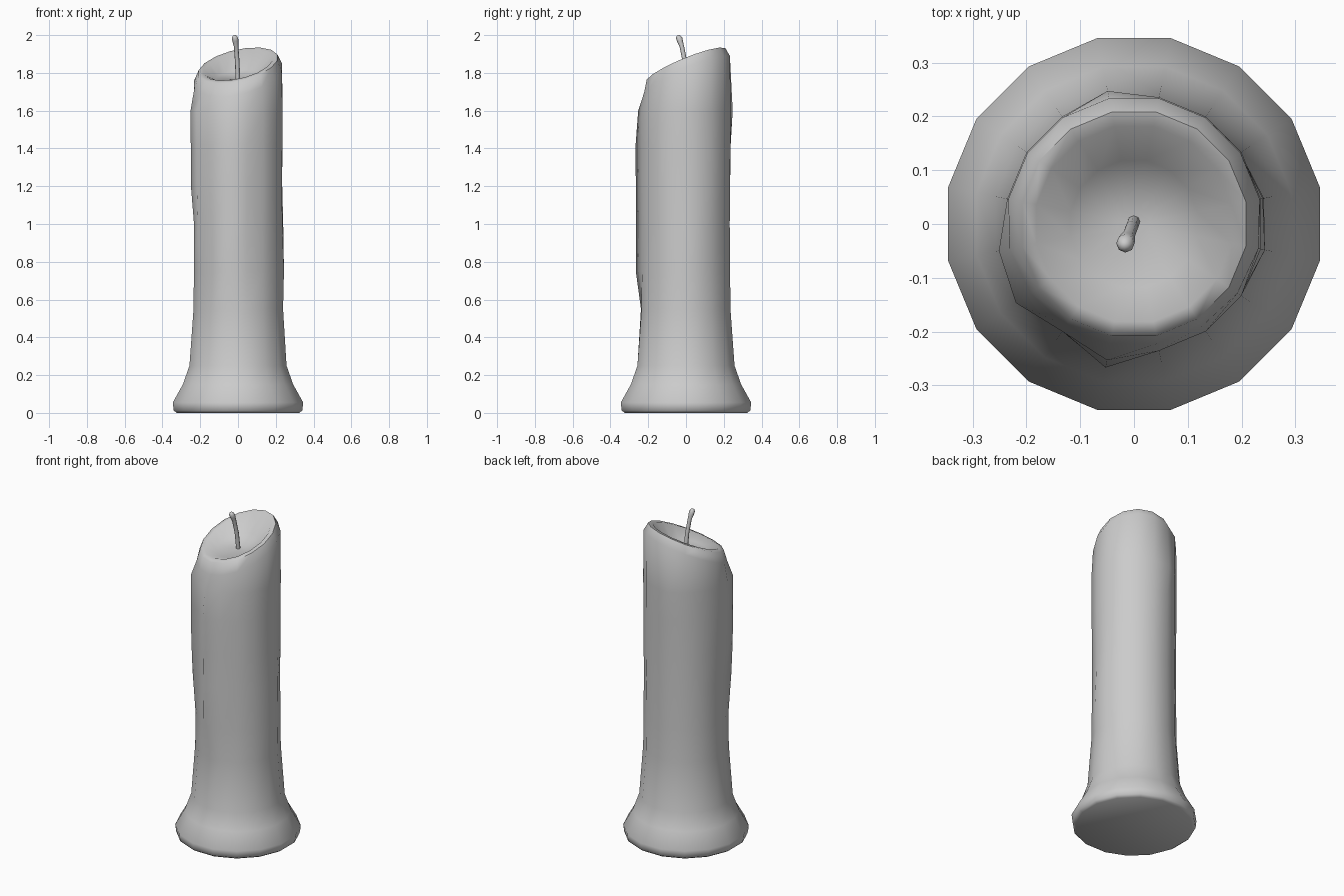
import bpy, bmesh, math
from mathutils import Vector

if "Cube" in bpy.data.objects:
    bpy.data.objects.remove(bpy.data.objects["Cube"])

N = 16


def make_object(name, rings, angle):
    """Skin a list of vertex rings and cap both ends."""
    bm = bmesh.new()
    loops = [[bm.verts.new(p) for p in ring] for ring in rings]
    n = len(loops[0])
    for a, b in zip(loops, loops[1:]):
        for i in range(n):
            j = (i + 1) % n
            bm.faces.new((a[i], a[j], b[j], b[i]))
    bm.faces.new(loops[0][::-1])
    bm.faces.new(loops[-1])
    bmesh.ops.recalc_face_normals(bm, faces=bm.faces[:])
    me = bpy.data.meshes.new(name)
    bm.to_mesh(me)
    bm.free()
    ob = bpy.data.objects.new(name, me)
    bpy.context.collection.objects.link(ob)
    bpy.ops.object.select_all(action='DESELECT')
    ob.select_set(True)
    bpy.context.view_layer.objects.active = ob
    bpy.ops.object.shade_smooth_by_angle(angle=math.radians(angle))
    return ob


# wax drips: (side index, low z, high z, bulge)
DRIPS = [(8, 1.2, 1.62, .016), (9, 1.05, 1.6, .024), (11, .75, 1.5, .033),
         (15, .7, .85, .01), (0, .7, 1.0, .008), (4, 1.6, 1.75, .012)]


def drip(k, z):
    total = 0
    for side, lo, hi, amp in DRIPS:
        if side == k:
            d = max(lo - z, z - hi, 0)
            total += amp * max(0, 1 - d / .22)
    return total


def polar(k, r, z):
    a = math.radians(11.25 + 22.5 * k)
    return Vector((r * math.cos(a), r * math.sin(a), z))


def rim_z(p):
    return 1.84 + .2 * p.x + .4 * p.y


# flared foot and shaft
rings = []
for r, z in [(.33, 0), (.347, .012), (.352, .055), (.298, .15), (.262, .25), (.24, .55),
             (.238, .75), (.236, 1.0), (.238, 1.2), (.239, 1.42), (.24, 1.6)]:
    rings.append([polar(k, r + drip(k, z), z) for k in range(N)])

# slanted shoulder, rim and melted hollow
shoulder, crest, lip, bowl, floor = [], [], [], [], []
for k in range(N):
    p = polar(k, 1, 0)
    front = max(0, -p.y)
    s = polar(k, .238 - .012 * front, 0)
    s.z = rim_z(s) - .055 - .01 * front
    shoulder.append(s)
    c = polar(k, .212, 0)
    c.z = rim_z(c)
    crest.append(c)
    q = polar(k, .185, 0)
    q.z = rim_z(q) + .002
    lip.append(q)
    b = polar(k, .12, 0)
    b.z = 1.782 + .12 * b.x + .25 * b.y
    bowl.append(b)
    floor.append(polar(k, .03, 1.765))
rings += [shoulder, crest, lip, bowl, floor]
make_object("candle_wax", rings, 60)

# bent wick with a rounded burnt tip
path = [(0, .005, 1.75, .012), (-.004, -.006, 1.86, .012), (-.010, -.022, 1.94, .012),
        (-.014, -.032, 1.968, .016), (-.016, -.036, 1.985, .017), (-.017, -.038, 1.996, .011),
        (-.017, -.038, 2.0, .004)]
wick = [[Vector((x + r * math.cos(i * math.pi / 4), y + r * math.sin(i * math.pi / 4), z))
         for i in range(8)] for x, y, z, r in path]
make_object("wick", wick, 70)
